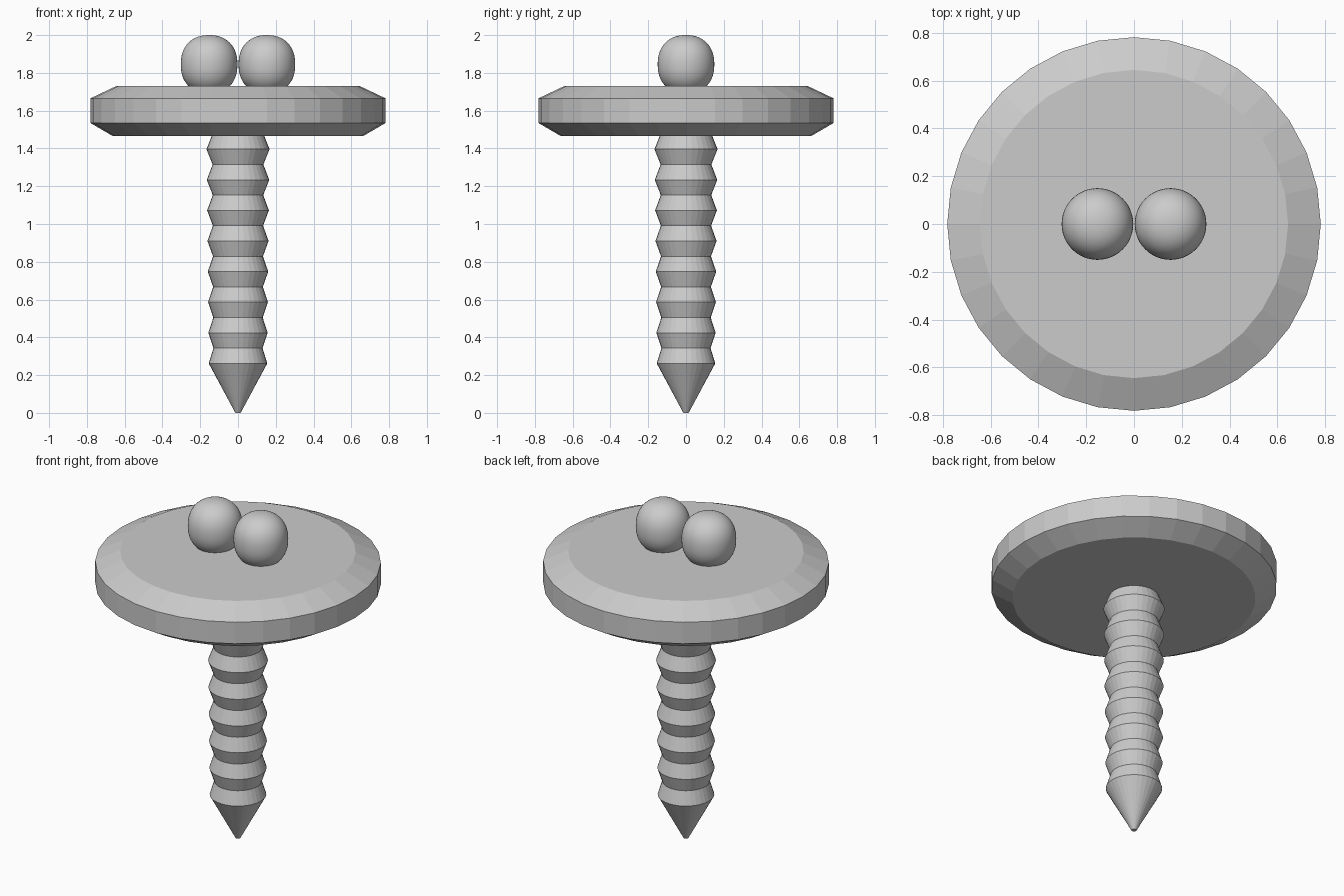
import bpy
import bmesh
import math

cube = bpy.data.objects.get("Cube")
if cube:
    bpy.data.objects.remove(cube, do_unlink=True)

# One plain grey for the whole model
grey = bpy.data.materials.new("plain grey")
grey.use_nodes = True
colour = (0.6, 0.6, 0.6, 1.0)
grey.diffuse_color = colour
grey.node_tree.nodes["Principled BSDF"].inputs["Base Color"].default_value = colour


def lathe(name, profile, sides, location=(0, 0, 0), smooth=False):
    """Turn (radius, height) points, bottom to top, into a capped solid."""
    bm = bmesh.new()
    rings = []
    for r, z in profile:
        angles = [2 * math.pi * i / sides for i in range(sides)]
        rings.append([bm.verts.new((r * math.cos(a), r * math.sin(a), z)) for a in angles])
    for low, high in zip(rings, rings[1:]):
        for i in range(sides):
            j = (i + 1) % sides
            bm.faces.new((low[i], low[j], high[j], high[i]))
    bm.faces.new(rings[0][::-1])
    bm.faces.new(rings[-1])
    for face in bm.faces:
        face.smooth = smooth
    mesh = bpy.data.meshes.new(name)
    bm.to_mesh(mesh)
    bm.free()
    mesh.materials.append(grey)
    obj = bpy.data.objects.new(name, mesh)
    obj.location = location
    bpy.context.collection.objects.link(obj)
    return obj


# Ridged shaft: pointed tip, then alternating ridges and grooves
ridges = 8
pitch = 0.162
shaft = [(0.014, 0.0)]
for i in range(ridges):
    t = i / (ridges - 1)
    z = 0.262 + pitch * i
    shaft.append((0.155 + 0.012 * t, z))
    shaft.append((0.130 + 0.005 * t, z + pitch / 2))
lathe("ridged_shaft", shaft, 32)

# Broad disc with bevelled rims
lathe("disc", [(0.665, 1.467), (0.782, 1.535), (0.782, 1.665), (0.645, 1.73)], 32)

# Two slightly squared balls resting in the disc
steps = 28
power = 2 / 2.25
ball = []
for k in range(steps + 1):
    a = math.pi * (k / steps - 0.5) * 0.995
    c, s = math.cos(a), math.sin(a)
    ball.append((0.15 * c ** power, math.copysign(0.155 * abs(s) ** power, s)))
for side, x in (("left", 0.153), ("right", -0.153)):
    lathe(side + "_ball", ball, 48, (x, 0, 1.845), smooth=True)
